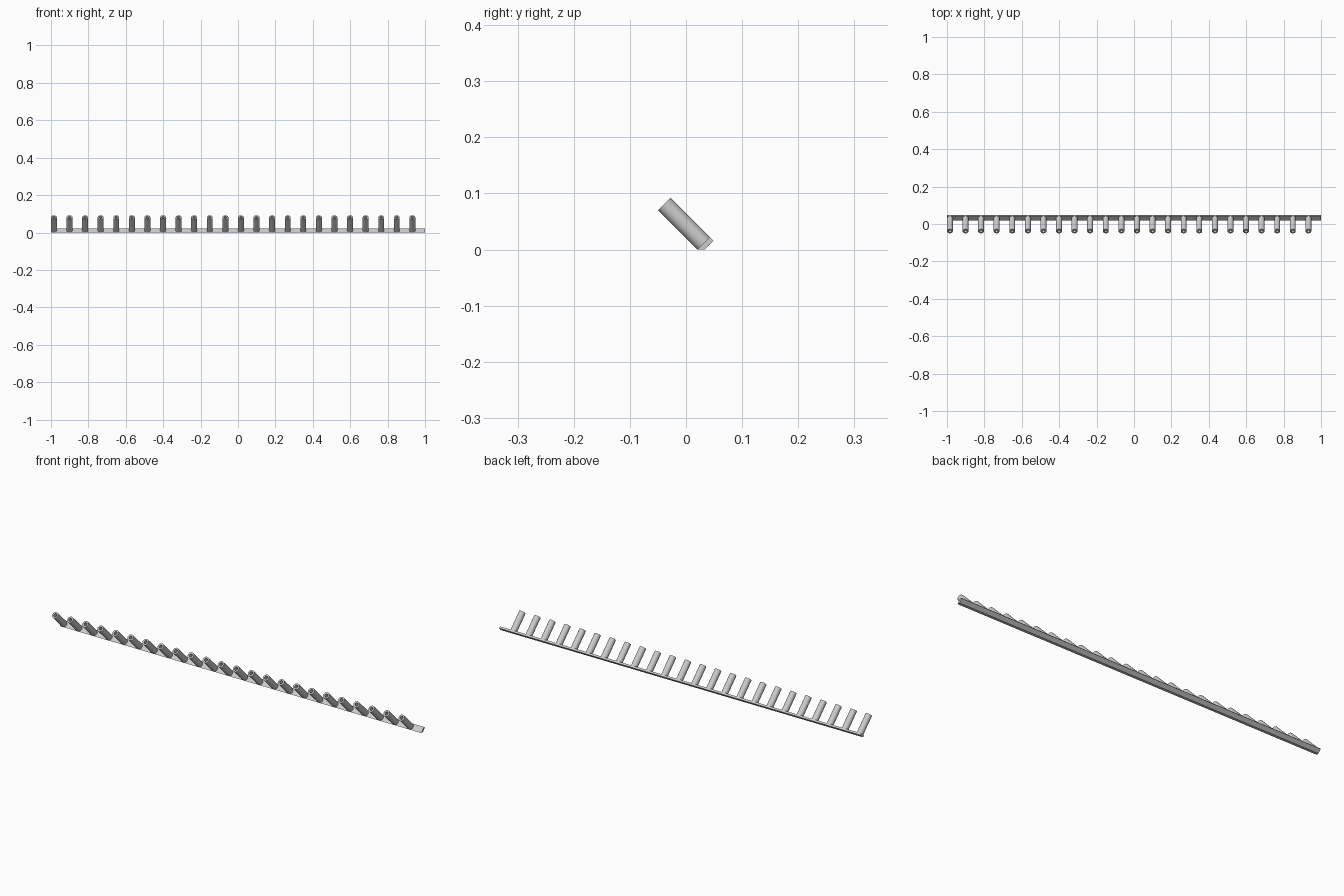
import bpy, bmesh
from math import cos, sin, pi, sqrt
from mathutils import Vector

if "Cube" in bpy.data.objects:
    bpy.data.objects.remove(bpy.data.objects["Cube"])

S = 1 / sqrt(2)
AXIS = Vector((0, -S, S))      # direction the tubes point
SIDE = Vector((0, S, S))       # across the rail
COUNT, PITCH, R, HOLE, SIDES = 24, 2 / 24, 0.0157, 0.008, 24
BASE, TIP, MID = -0.0141, 0.0846, 0.0298


def finish(name, bm):
    bmesh.ops.recalc_face_normals(bm, faces=bm.faces)
    me = bpy.data.meshes.new(name)
    bm.to_mesh(me)
    bm.free()
    ob = bpy.data.objects.new(name, me)
    bpy.context.collection.objects.link(ob)
    return ob


# Rail: slanted strip with a flat foot, extruded along x
bm = bmesh.new()
profile = [(0.0199, 0), (0.0421, 0.0222), (0.0488, 0.0156), (0.0332, 0)]
face = bm.faces.new([bm.verts.new((-1, y, z)) for y, z in profile])
ext = bmesh.ops.extrude_face_region(bm, geom=[face])
bmesh.ops.translate(bm, vec=(2, 0, 0),
                    verts=[g for g in ext["geom"] if isinstance(g, bmesh.types.BMVert)])
finish("rail", bm)


# Tubes: hollow round pegs standing square on the rail face
def ring(bm, x, radius, u):
    out = []
    for i in range(SIDES):
        a = 2 * pi * i / SIDES
        out.append(bm.verts.new(Vector((x + radius * cos(a), 0, 0))
                                + SIDE * (MID + radius * sin(a)) + AXIS * u))
    return out


bm = bmesh.new()
for k in range(COUNT):
    x = -1 + R + k * PITCH
    loops = [ring(bm, x, r, u) for r, u in
             ((R, BASE), (R, TIP), (HOLE, TIP), (HOLE, BASE))]
    for a, b in zip(loops, loops[1:] + loops[:1]):
        for i in range(SIDES):
            j = (i + 1) % SIDES
            bm.faces.new((a[i], a[j], b[j], b[i]))
tubes = finish("tubes", bm)
bpy.context.view_layer.objects.active = tubes
tubes.select_set(True)
bpy.ops.object.shade_smooth_by_angle()
